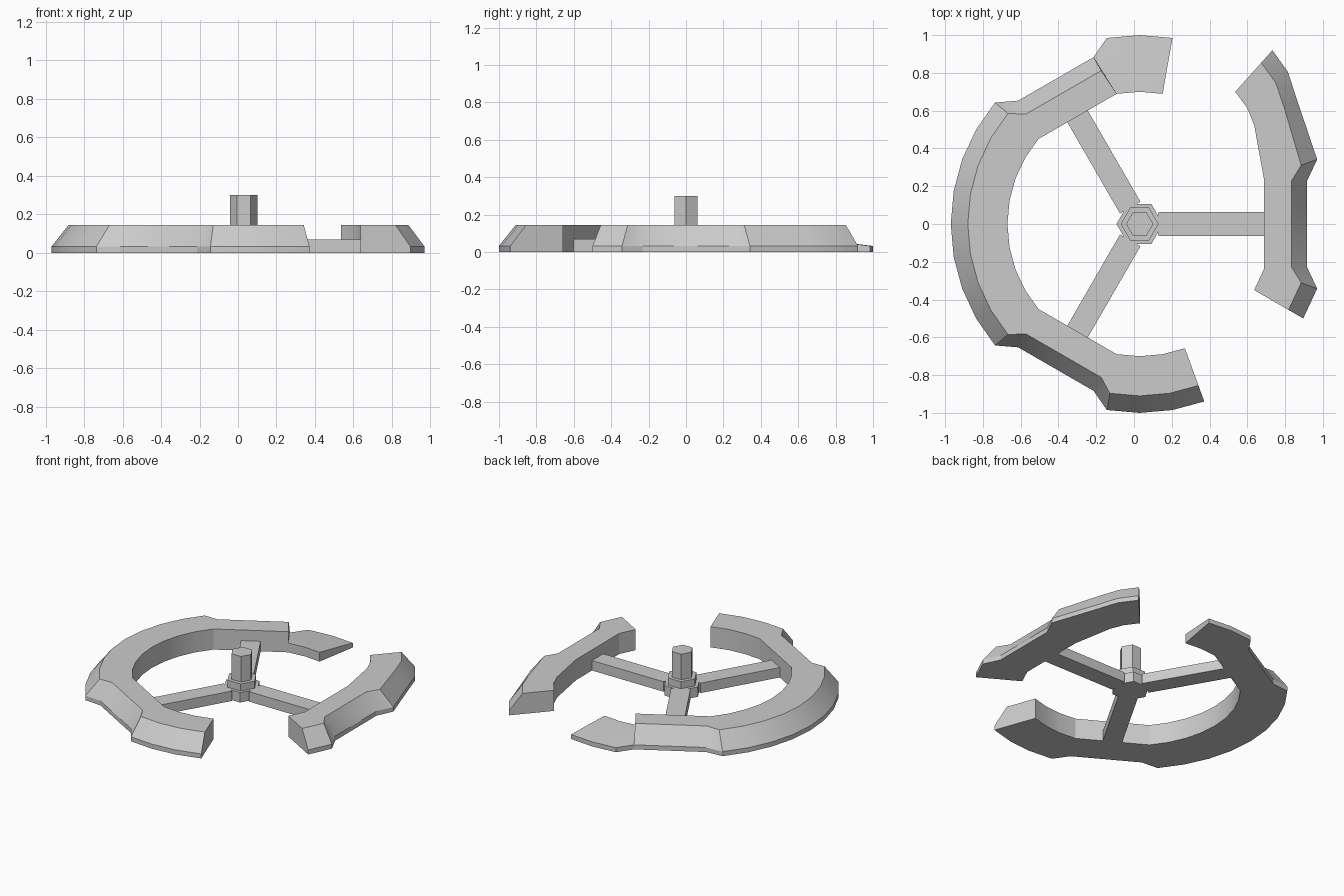
import bpy, bmesh
from math import cos, sin, radians, pi
from mathutils import Vector, Matrix

if "Cube" in bpy.data.objects:
    bpy.data.objects.remove(bpy.data.objects["Cube"])

CX = 0.03                      # hub / ring centre sits slightly off x = 0
R_IN, R_TOP, R_OUT = 0.70, 0.91, 1.0
FULL = (0.145, 0.145, 0.032)   # heights of inner edge, top outer edge, outer band
LOW = (0.065, 0.043, 0.032)


def polar(r, deg):
    return Vector((CX + r * cos(radians(deg)), r * sin(radians(deg))))


def arc(deg):
    """Cross-section on the round part: inner, top outer, outer points."""
    return [polar(r, deg) for r in (R_IN, R_TOP, R_OUT)]


def flat(deg, side):
    """Cross-section at one end of a recessed flat (side -1 / +1)."""
    n = polar(1, deg) - Vector((CX, 0))
    t = Vector((-n.y, n.x)) * side * 0.23
    c = Vector((CX, 0))
    return [polar(R_IN, deg + 20 * side), c + n * 0.805 + t, c + n * 0.887 + t]


def bent(xi, yi, xo, yo):
    """Cross-section of the bent, broken end."""
    a, b = Vector((xi, yi)), Vector((xo, yo))
    return [a, a.lerp(b, 0.7), b]


def finish(bm, name, smooth=False):
    bmesh.ops.recalc_face_normals(bm, faces=bm.faces)
    me = bpy.data.meshes.new(name)
    bm.to_mesh(me)
    bm.free()
    ob = bpy.data.objects.new(name, me)
    bpy.context.collection.objects.link(ob)
    if smooth:
        bpy.ops.object.select_all(action='DESELECT')
        ob.select_set(True)
        bpy.context.view_layer.objects.active = ob
        bpy.ops.object.shade_smooth_by_angle(angle=radians(25))
    return ob


def rim(name, sections, heights):
    """Loft the rim profile through the sections and cap both ends."""
    bm = bmesh.new()
    loops = []
    for i, t, o in sections:
        pts = [(i, 0), (i, heights[0]), (t, heights[1]), (o, heights[2]), (o, 0)]
        loops.append([bm.verts.new((p.x, p.y, z)) for p, z in pts])
    for a, b in zip(loops, loops[1:]):
        for k in range(5):
            j = (k + 1) % 5
            bm.faces.new((a[k], a[j], b[j], b[k]))
    bm.faces.new(loops[0])
    bm.faces.new(loops[-1])
    return finish(bm, name, True)


def hexagon(name, r, z0, z1):
    bm = bmesh.new()
    m = Matrix.Translation((CX, 0, (z0 + z1) / 2)) @ Matrix.Rotation(pi / 6, 4, 'Z')
    bmesh.ops.create_cone(bm, cap_ends=True, segments=6, radius1=r, radius2=r,
                          depth=z1 - z0, matrix=m)
    return finish(bm, name)


# Long rim piece on the left
rim("rim_long", [flat(120, -1), flat(120, 1)] + [arc(a) for a in range(140, 221, 10)]
    + [flat(240, -1), flat(240, 1)] + [arc(a) for a in range(260, 291, 10)], FULL)

# Low worn-down wedge at the back end of the long piece
rim("rim_low_end", [arc(80), arc(90), arc(100), flat(120, -1)], LOW)

# Short rim piece on the right with its bent end
rim("rim_short", [arc(330), arc(340), flat(0, -1), flat(0, 1), arc(20),
                  bent(0.636, 0.525, 0.863, 0.657),
                  bent(0.599, 0.615, 0.815, 0.805),
                  bent(0.536, 0.70, 0.733, 0.92)], FULL)

# Three spokes
for deg in (0, 120, 240):
    bm = bmesh.new()
    m = (Matrix.Translation((CX, 0, 0)) @ Matrix.Rotation(radians(deg), 4, 'Z')
         @ Matrix.Translation((0.385, 0, 0.035)) @ Matrix.Diagonal((0.57, 0.125, 0.07, 1)))
    bmesh.ops.create_cube(bm, size=1, matrix=m)
    finish(bm, f"spoke_{deg}")

# Hub, collar and post
hexagon("hub_base", 0.123, 0, 0.07)
hexagon("hub_collar", 0.10, 0.07, 0.12)
hexagon("hub_post", 0.072, 0.12, 0.30)
